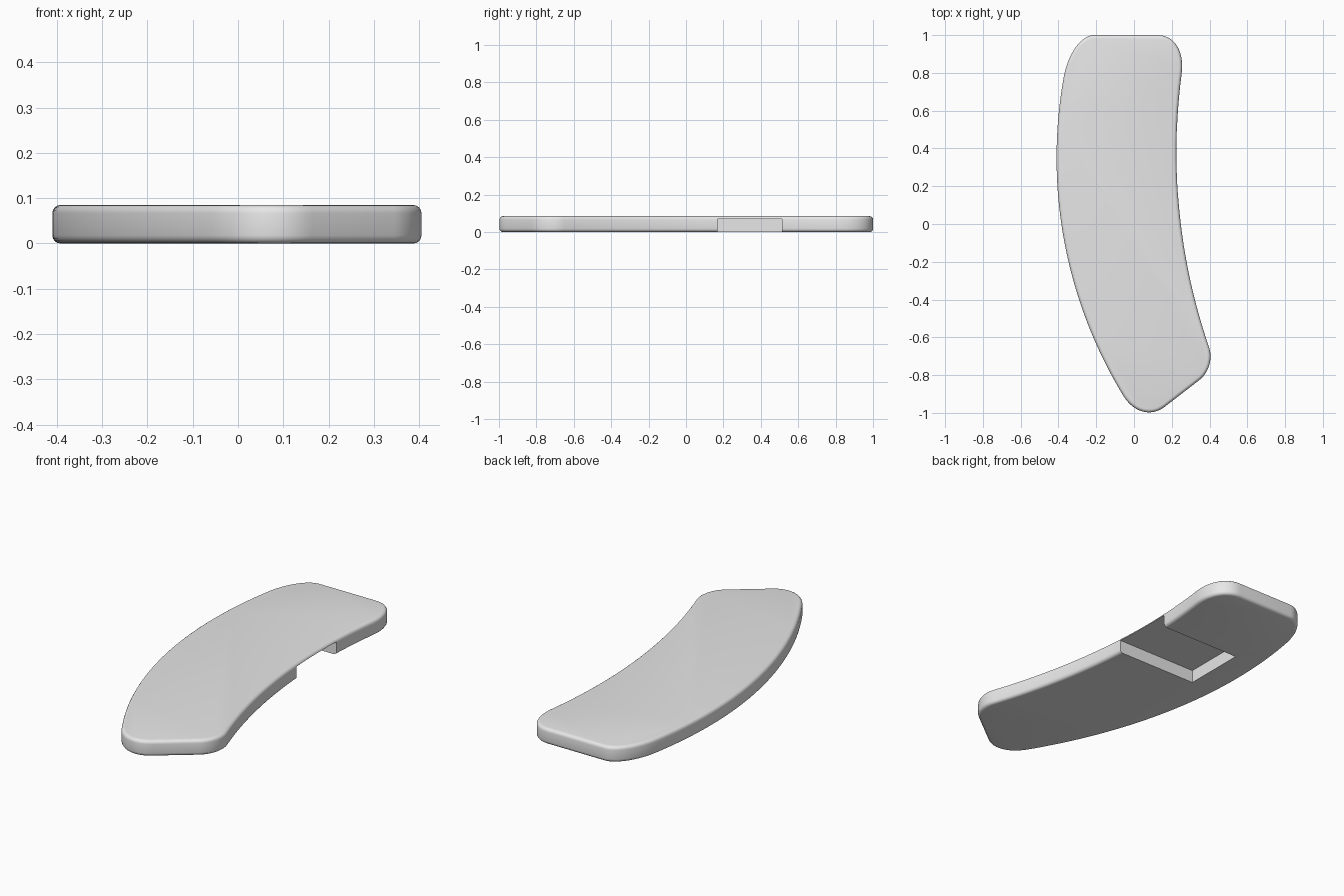
import bpy, bmesh, math
from mathutils import Vector
from mathutils.geometry import interpolate_bezier

HEIGHT = 0.085

old = bpy.data.objects.get("Cube")
if old:
    bpy.data.objects.remove(old, do_unlink=True)

grey = bpy.data.materials.new("plain grey")
grey.use_nodes = True
colour = (0.8, 0.8, 0.8, 1)
grey.diffuse_color = colour
grey.node_tree.nodes["Principled BSDF"].inputs["Base Color"].default_value = colour


def side(x, y_mid, radius, y_start, y_end, steps=48):
    """Long side: circular arc bulging to -x, farthest out at (x, y_mid)."""
    points = []
    for i in range(steps + 1):
        y = y_start + (y_end - y_start) * i / steps
        points.append(Vector((x + radius - math.sqrt(radius**2 - (y - y_mid)**2), y, 0)))
    return points


def corner(start, tip, end):
    """Rounded corner that leaves and arrives tangent to the lines through tip."""
    start, tip, end = (Vector((p[0], p[1], 0)) for p in (start, tip, end))
    return interpolate_bezier(start, start.lerp(tip, 0.58), end.lerp(tip, 0.58), end, 16)


# Outline, counter-clockwise: outer side, lower end, inner side, upper end
outer = side(-0.41, 0.35, 2.42, 0.79, -0.91)
inner = side(0.225, 0.38, 3.18, -0.65, 0.79)
outline = outer[:-1]
outline += corner(outer[-1], (0.04, -1.065), (0.165, -0.966))
outline += corner((0.345, -0.827), (0.435, -0.757), inner[0])
outline += inner[1:-1]
outline += corner(inner[-1], (0.282, 1.0), (0.125, 1.0))
outline += corner((-0.21, 1.0), (-0.325, 1.0), outer[0])[:-1]

# Plate
bm = bmesh.new()
base = bm.faces.new([bm.verts.new(p) for p in outline])
top = bmesh.ops.extrude_face_region(bm, geom=[base])["geom"]
bmesh.ops.translate(bm, verts=[v for v in top if isinstance(v, bmesh.types.BMVert)],
                    vec=(0, 0, HEIGHT))
bmesh.ops.recalc_face_normals(bm, faces=bm.faces)
mesh = bpy.data.meshes.new("curved_plate")
bm.to_mesh(mesh)
bm.free()
mesh.materials.append(grey)
plate = bpy.data.objects.new("curved_plate", mesh)
bpy.context.collection.objects.link(plate)

# Cutter for the slot under the plate, open on the inner side
bpy.ops.mesh.primitive_cube_add(size=1, location=(0.125, 0.34, 0))
cutter = bpy.context.object
cutter.name = "slot_cutter"
cutter.scale = (0.75, 0.345, 0.14)
cutter.hide_render = True
cutter.data.materials.append(grey)

# Rounded rims, then the slot
bevel = plate.modifiers.new("rounded_rims", "BEVEL")
bevel.width = 0.018
bevel.segments = 4
bevel.limit_method = "ANGLE"
bevel.angle_limit = math.radians(40)
slot = plate.modifiers.new("slot", "BOOLEAN")
slot.operation = "DIFFERENCE"
slot.solver = "EXACT"
slot.object = cutter

bpy.ops.object.select_all(action="DESELECT")
plate.select_set(True)
bpy.context.view_layer.objects.active = plate
for name in ("rounded_rims", "slot"):
    bpy.ops.object.modifier_apply(modifier=name)
bpy.data.objects.remove(cutter, do_unlink=True)
bpy.ops.object.shade_smooth_by_angle(angle=math.radians(35))
